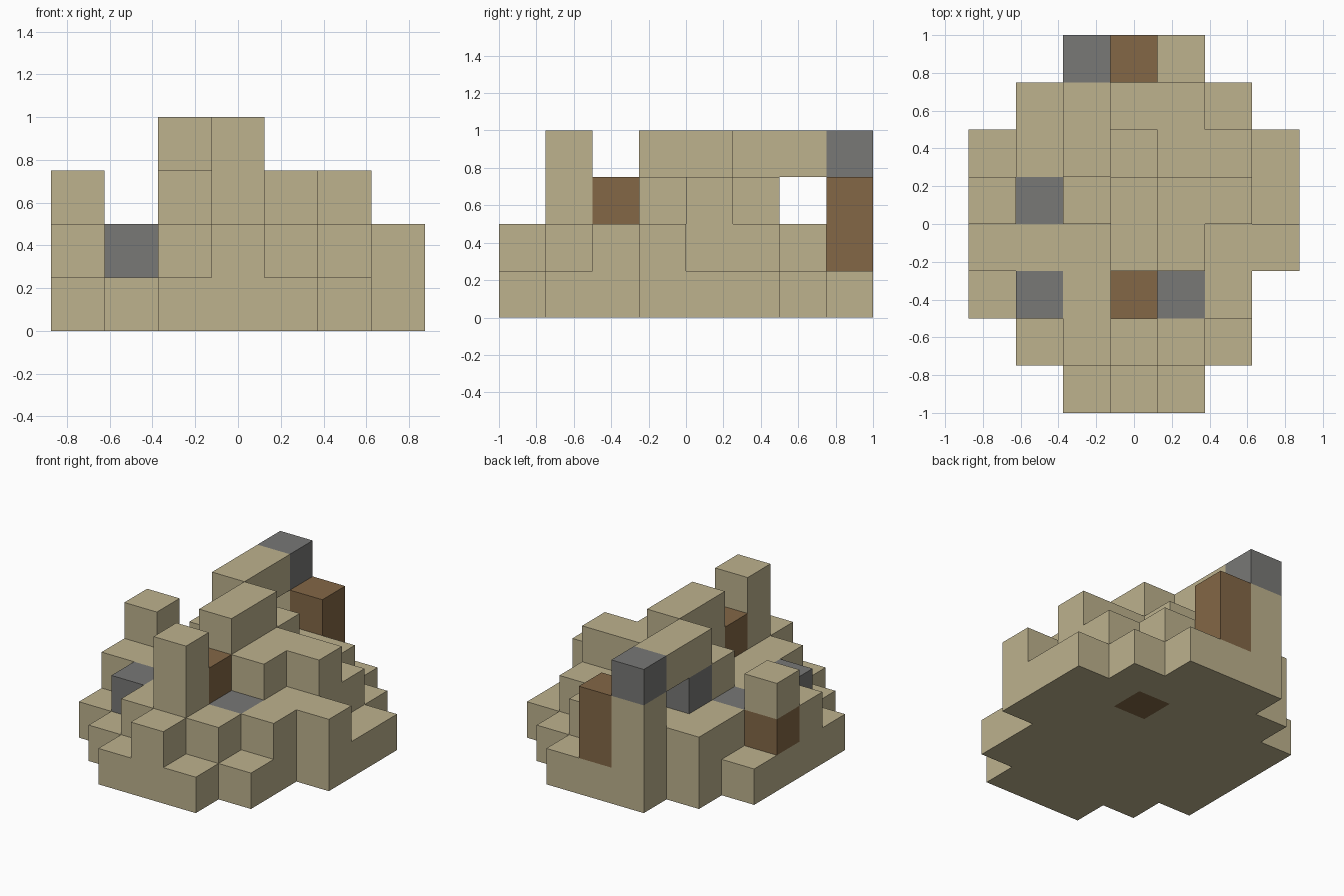
import bpy
import bmesh
from mathutils import Vector

cube = bpy.data.objects.get("Cube")
if cube:
    bpy.data.objects.remove(cube, do_unlink=True)

SIZE = 0.25  # edge of one block

# Stack heights: one row per step from front to back, one digit per step in x
HEIGHTS = ["0012100",
           "0124210",
           "1223220",
           "2224322",
           "3234331",
           "1243221",
           "0222210",
           "0043100"]

# Blocks that are not sandstone, as (column, row, layer)
STONE = {(1, 2, 1), (1, 4, 1), (4, 2, 1), (2, 5, 2), (2, 7, 3)}
TIMBER = {(3, 2, 2), (0, 4, 1), (3, 7, 1), (3, 7, 2), (4, 5, 0)}
BRIDGE = (2, 6, 3)  # block spanning the gap at the back


def make_material(name, rgb):
    mat = bpy.data.materials.new(name)
    mat.use_nodes = True
    color = (*rgb, 1.0)
    mat.diffuse_color = color
    bsdf = next(n for n in mat.node_tree.nodes if n.type == "BSDF_PRINCIPLED")
    bsdf.inputs["Base Color"].default_value = color
    bsdf.inputs["Roughness"].default_value = 0.9
    return mat


def build_blocks(name, cells, solid, mat):
    """Make one mesh from the outward faces of the given blocks."""
    bm = bmesh.new()
    origin = Vector((-len(HEIGHTS[0]) / 2, -len(HEIGHTS) / 2, 0))
    for cell in sorted(cells):
        centre = Vector(cell) + origin + Vector((0.5, 0.5, 0.5))
        for axis in range(3):
            for sign in (-1, 1):
                normal = Vector((0, 0, 0))
                normal[axis] = sign
                if tuple(int(c + n) for c, n in zip(cell, normal)) in solid:
                    continue
                side = Vector((0, 0, 0))
                side[(axis + 1) % 3] = 1
                up = normal.cross(side)
                corners = (-side - up, side - up, side + up, up - side)
                bm.faces.new([bm.verts.new((centre + (normal + c) / 2) * SIZE)
                              for c in corners])
    bmesh.ops.remove_doubles(bm, verts=bm.verts, dist=0.001)
    mesh = bpy.data.meshes.new(name)
    bm.to_mesh(mesh)
    bm.free()
    mesh.materials.append(mat)
    obj = bpy.data.objects.new(name, mesh)
    bpy.context.collection.objects.link(obj)
    return obj


# Fill the stacks
solid = {(i, j, k)
         for j, row in enumerate(HEIGHTS)
         for i, height in enumerate(row)
         for k in range(int(height))}
solid.add(BRIDGE)

# One object per kind of block
build_blocks("sandstone_mound", solid - STONE - TIMBER, solid,
             make_material("sandstone", (0.51, 0.445, 0.27)))
build_blocks("stone_blocks", STONE, solid,
             make_material("grey_stone", (0.188, 0.188, 0.182)))
build_blocks("timber_blocks", TIMBER, solid,
             make_material("brown_timber", (0.227, 0.136, 0.061)))
